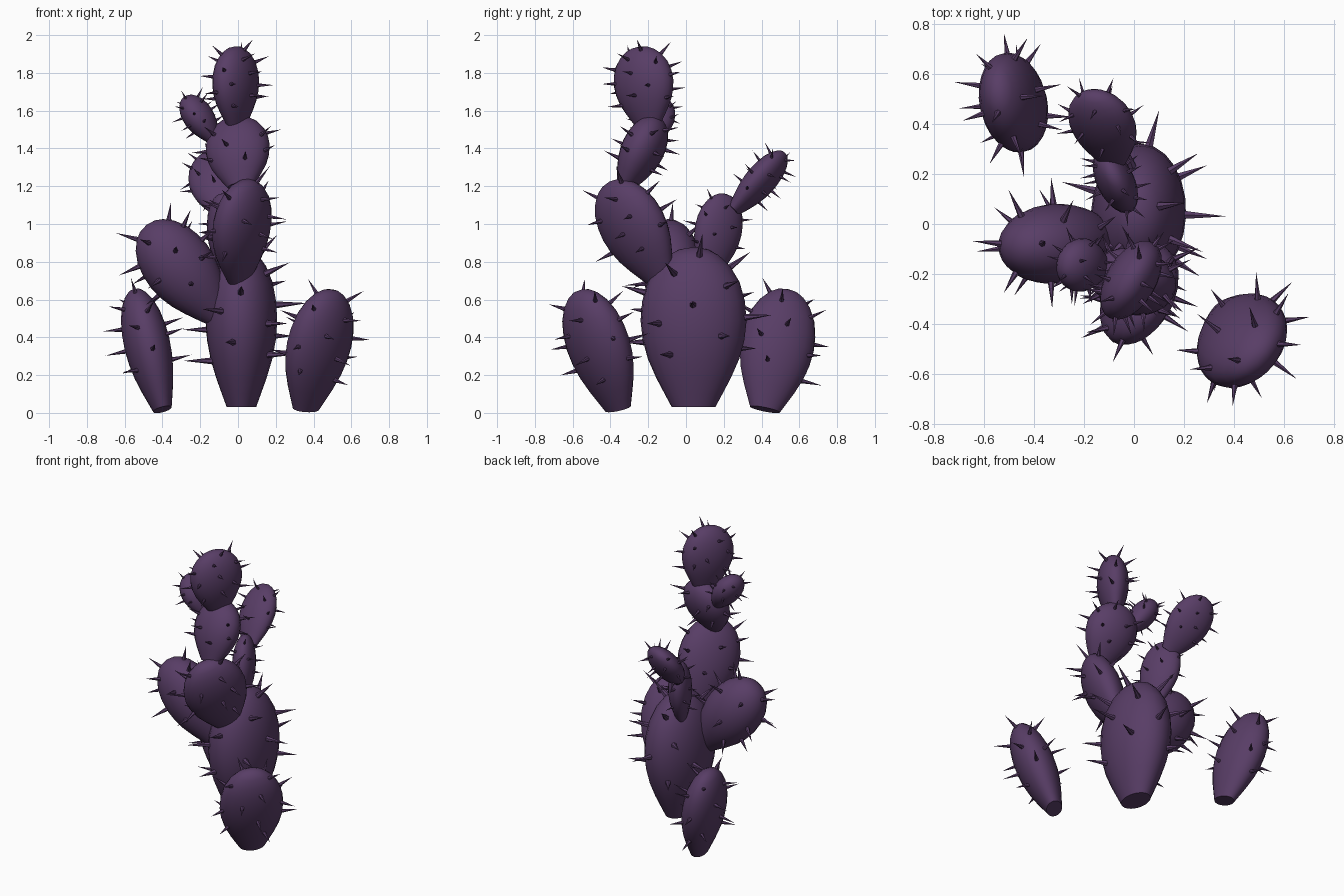
import bpy, bmesh, math, random
from mathutils import Vector, Matrix

if "Cube" in bpy.data.objects:
    bpy.data.objects.remove(bpy.data.objects["Cube"])

random.seed(7)


def material(name, rgb):
    m = bpy.data.materials.new(name)
    m.diffuse_color = (*rgb, 1)
    m.use_nodes = True
    m.node_tree.nodes["Principled BSDF"].inputs["Base Color"].default_value = m.diffuse_color
    return m


PURPLE = material("dusky purple", (0.098, 0.047, 0.133))

# Shared pad profile: height fraction, radius fraction (narrow cut base, round top)
PROFILE = [(0, .41), (.08, .54), (.18, .70), (.30, .86), (.42, .96), (.54, 1),
           (.66, .97), (.78, .87), (.88, .69), (.95, .47), (.985, .27), (1, 0)]
SIDES = 24


def radius(t):
    for (t0, r0), (t1, r1) in zip(PROFILE, PROFILE[1:]):
        if t <= t1:
            return r0 + (r1 - r0) * (t - t0) / (t1 - t0)
    return 0


def finish(bm, name, mat, smooth):
    bmesh.ops.recalc_face_normals(bm, faces=bm.faces)
    me = bpy.data.meshes.new(name)
    bm.to_mesh(me)
    bm.free()
    me.materials.append(mat)
    ob = bpy.data.objects.new(name, me)
    bpy.context.collection.objects.link(ob)
    if smooth:
        bpy.ops.object.select_all(action='DESELECT')
        ob.select_set(True)
        bpy.context.view_layer.objects.active = ob
        bpy.ops.object.shade_smooth_by_angle(angle=math.radians(50))


def pad(name, base, tip, side, a, b, spines):
    """Pad from base to tip, half width a along side and b across it."""
    base, tip = Vector(base), Vector(tip)
    length = (tip - base).length
    z = (tip - base).normalized()
    x = Vector(side)
    x = (x - z * x.dot(z)).normalized()
    y = z.cross(x)
    frame = Matrix.Translation(base) @ Matrix((x, y, z)).transposed().to_4x4()

    # Body
    bm = bmesh.new()
    rings = []
    for t, r in PROFILE[:-1]:
        rings.append([bm.verts.new((a * r * math.cos(k * math.tau / SIDES),
                                    b * r * math.sin(k * math.tau / SIDES), length * t))
                      for k in range(SIDES)])
    top = bm.verts.new((0, 0, length))
    bm.faces.new(rings[0][::-1])
    for lo, hi in zip(rings, rings[1:]):
        for k in range(SIDES):
            j = (k + 1) % SIDES
            bm.faces.new((lo[k], lo[j], hi[j], hi[k]))
    for k in range(SIDES):
        bm.faces.new((rings[-1][k], rings[-1][(k + 1) % SIDES], top))
    bm.transform(frame)
    finish(bm, name, PURPLE, True)

    # Spines scattered in a spiral, standing off the surface
    bm = bmesh.new()
    size = math.sqrt(a * b)
    turn = random.random() * math.tau
    for i in range(spines):
        t = .27 + .70 * (i + .5) / spines
        ang = turn + i * 2.39996 + random.uniform(-.25, .25)
        r = radius(t)
        slope = (radius(min(t + .02, 1)) - radius(t - .02)) / .04
        c, s = math.cos(ang), math.sin(ang)
        n = Vector((c / a, s / b, max(-slope / length, 0.0))).normalized()
        h = size * random.uniform(.58, .78)
        p = Vector((a * r * c, b * r * s, length * t)) + n * (h * .5 - size * .06)
        bmesh.ops.create_cone(bm, cap_ends=True, segments=6, radius1=size * .085,
                              radius2=0, depth=h,
                              matrix=Matrix.Translation(p) @ n.to_track_quat('Z', 'Y').to_matrix().to_4x4())
    bm.transform(frame)
    finish(bm, name + "_spines", PURPLE, False)


# Central trunk and the stack growing at the front
pad("trunk_pad", (.018, .04, .03), (.018, .04, .878), (.05, 1, 0), .281, .19, 18)
pad("front_pad", (.01, -.135, .71), (.03, -.405, 1.225), (.7, 1, 0), .205, .118, 18)
pad("upper_pad", (.015, -.325, 1.20), (-.015, -.145, 1.565), (1, -.22, 0), .172, .112, 17)
pad("top_pad", (-.005, -.20, 1.52), (-.018, -.245, 1.94), (.6, 1, 0), .175, .10, 20)
pad("small_side_pad", (-.125, -.175, 1.445), (-.283, -.155, 1.675), (.25, 1, 0), .108, .08, 16)

# Left branch
pad("left_pad", (-.11, -.06, .52), (-.485, -.095, .995), (0, 1, 0), .16, .188, 18)

# Rear branch
pad("rear_pad", (-.055, .125, .74), (-.09, .21, 1.16), (-.5, 1, 0), .135, .075, 16)
pad("rear_tip_pad", (-.085, .25, 1.07), (-.16, .525, 1.375), (1, -.35, 0), .138, .078, 18)

# Separate pads standing on the ground
pad("ground_pad_right", (.36, -.36, .022), (.49, -.555, .652), (1, 1, 0), .205, .128, 18)
pad("ground_pad_left", (-.40, .418, .018), (-.55, .54, .655), (-.1, 1, 0), .196, .122, 18)
